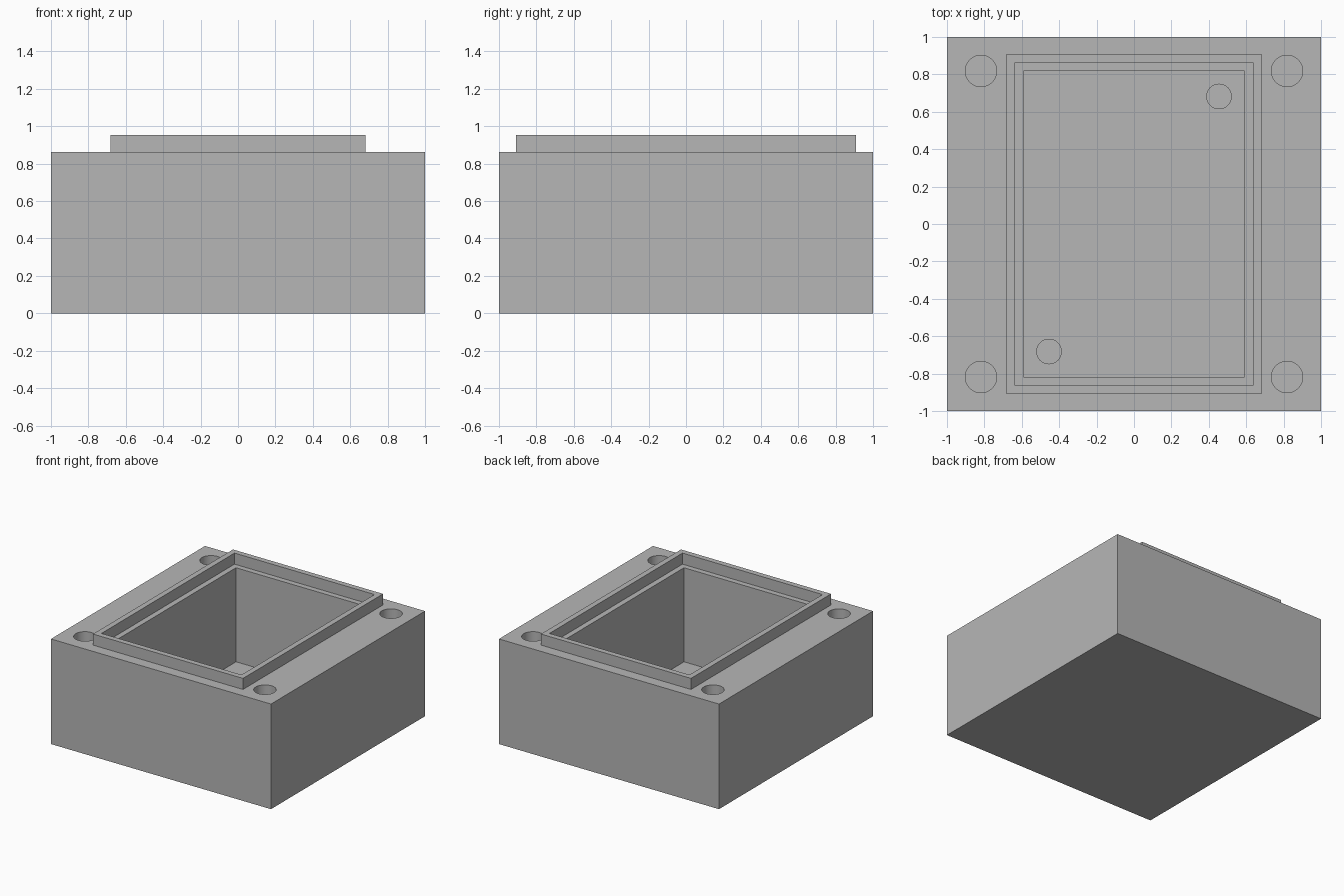
import bpy

cube = bpy.data.objects.get("Cube")
if cube:
    bpy.data.objects.remove(cube, do_unlink=True)

U = 1 / 11            # design module: the case is 22 modules wide
BODY_TOP = 9.5 * U
LIP_TOP = 10.5 * U
FLOOR = U

grey = bpy.data.materials.new("plain grey")
grey.use_nodes = True
colour = (0.47, 0.47, 0.47, 1)
grey.diffuse_color = colour
grey.node_tree.nodes["Principled BSDF"].inputs["Base Color"].default_value = colour


def finish(name):
    ob = bpy.context.object
    ob.name = name
    ob.data.name = name
    ob.data.materials.append(grey)
    return ob


def box(name, half_x, half_y, z0, z1):
    bpy.ops.mesh.primitive_cube_add(size=2, location=(0, 0, (z0 + z1) / 2))
    bpy.context.object.scale = (half_x, half_y, (z1 - z0) / 2)
    bpy.ops.object.transform_apply(location=True, scale=True)
    return finish(name)


def cylinder(name, radius, x, y, z0, z1):
    bpy.ops.mesh.primitive_cylinder_add(vertices=48, radius=radius, depth=z1 - z0,
                                        location=(x, y, (z0 + z1) / 2))
    return finish(name)


def combine(target, tool, operation):
    mod = target.modifiers.new("bool", 'BOOLEAN')
    mod.operation = operation
    mod.solver = 'EXACT'
    mod.object = tool
    bpy.context.view_layer.objects.active = target
    bpy.ops.object.modifier_apply(modifier=mod.name)
    bpy.data.objects.remove(tool, do_unlink=True)


def smooth(ob):
    bpy.ops.object.select_all(action='DESELECT')
    ob.select_set(True)
    bpy.context.view_layer.objects.active = ob
    bpy.ops.object.shade_smooth_by_angle()


# Case body with raised lip, stepped recess and inner cavity
body = box("case_body", 1, 1, 0, BODY_TOP)
combine(body, box("lip", 7.5 * U, 10 * U, 5 * U, LIP_TOP), 'UNION')
combine(body, box("recess_cutter", 7 * U, 9.5 * U, BODY_TOP, 1.2), 'DIFFERENCE')
combine(body, box("cavity_cutter", 6.5 * U, 9 * U, FLOOR, 1.2), 'DIFFERENCE')

# Blind screw holes in the four corners
for sx in (-1, 1):
    for sy in (-1, 1):
        hole = cylinder("hole_cutter", 0.084, sx * 9 * U, sy * 9 * U, 4 * U, 1.2)
        combine(body, hole, 'DIFFERENCE')
smooth(body)

# Two locating posts on the cavity floor, in opposite corners
for s, name in ((1, "post_back_left"), (-1, "post_front_right")):
    post = cylinder(name, 0.75 * U, s * 5 * U, s * 7.5 * U, FLOOR - 0.02, 3 * U)
    smooth(post)
